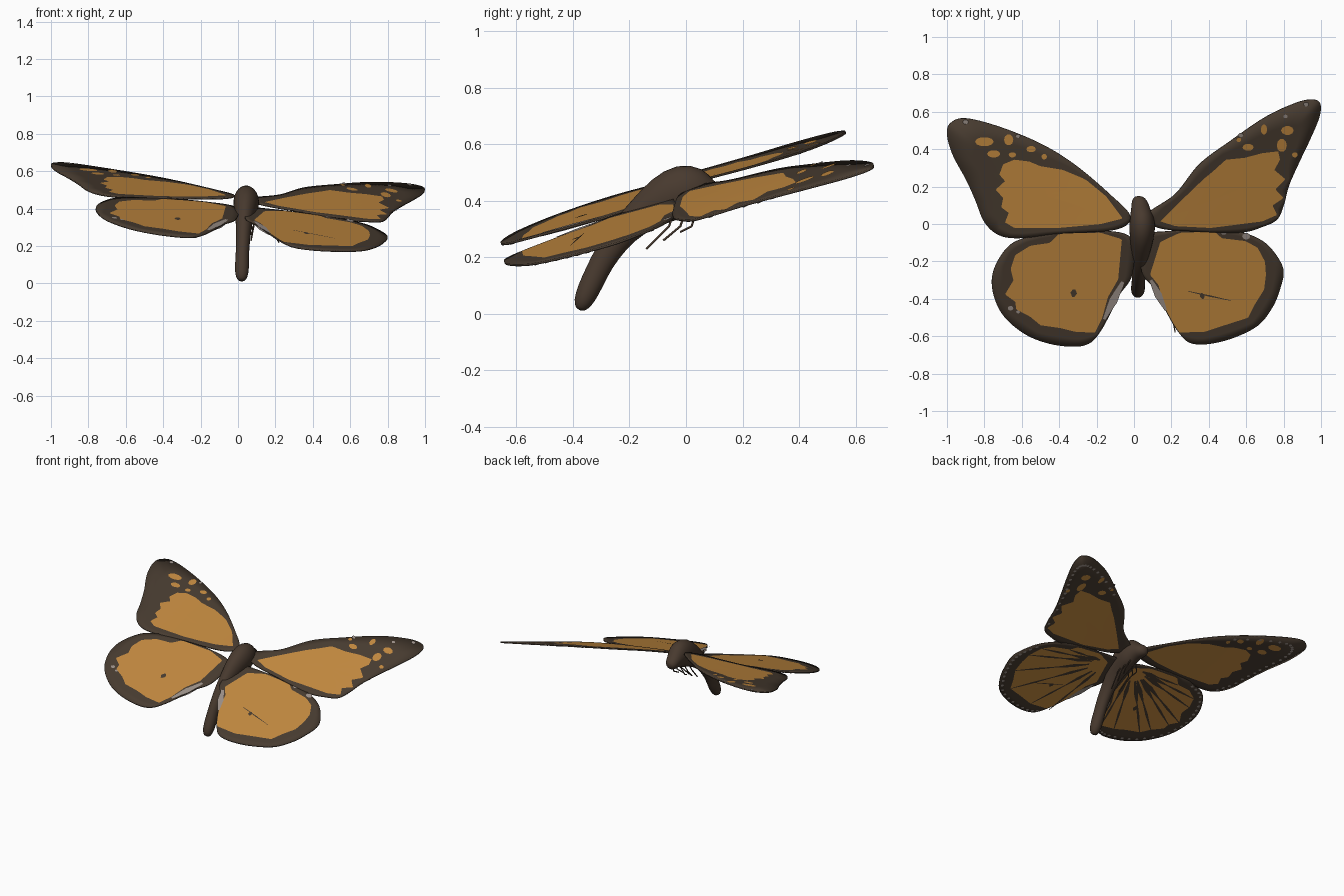
import bpy, bmesh, math
from mathutils import Vector

if "Cube" in bpy.data.objects:
    bpy.data.objects.remove(bpy.data.objects["Cube"])


def make_material(name, color):
    mat = bpy.data.materials.new(name)
    mat.use_nodes = True
    mat.diffuse_color = (*color, 1)
    bsdf = next(n for n in mat.node_tree.nodes if n.type == 'BSDF_PRINCIPLED')
    bsdf.inputs["Base Color"].default_value = (*color, 1)
    bsdf.inputs["Roughness"].default_value = 0.9
    return mat


ORANGE, DARK, PALE, BODY = range(4)
MATERIALS = [
    make_material("wing orange", (0.54, 0.25, 0.05)),
    make_material("wing dark brown", (0.065, 0.045, 0.03)),
    make_material("pale grey", (0.33, 0.28, 0.25)),
    make_material("body brown", (0.065, 0.042, 0.028)),
]


def finish(bm, name, smooth=True):
    mesh = bpy.data.meshes.new(name)
    bm.to_mesh(mesh)
    bm.free()
    for mat in MATERIALS:
        mesh.materials.append(mat)
    for face in mesh.polygons:
        face.use_smooth = smooth
    obj = bpy.data.objects.new(name, mesh)
    bpy.context.scene.collection.objects.link(obj)
    return obj


def smooth_loop(points, steps=10):
    """Closed Catmull-Rom curve through the points."""
    loop, n = [], len(points)
    for i in range(n):
        a, b, c, d = (Vector(points[(i + k) % n]) for k in (-1, 0, 1, 2))
        for j in range(steps):
            t = j / steps
            loop.append(b + (c - a) * t / 2 + (a - b * 2.5 + c * 2 - d / 2) * t**2
                        + (b * 1.5 - a / 2 - c * 1.5 + d / 2) * t**3)
    return loop


def ray_length(center, direction, polygon):
    """Distance from center to the farthest polygon edge along direction."""
    best = 0
    for p, q in zip(polygon, polygon[1:] + polygon[:1]):
        p, edge = Vector(p) - center, Vector(q) - Vector(p)
        det = direction.cross(edge)
        if abs(det) > 1e-9:
            r, s = p.cross(edge) / det, p.cross(direction) / det
            if -1e-6 <= s <= 1 + 1e-6:
                best = max(best, r)
    return best


def build_wing(name, side, height, outline, patch, spots, pale, streaks, veins):
    """Sheet with an orange patch in a dark border, plus thin painted plates.
    Points are (outward, y); side is the sign of x."""
    def place(p, lift=0):
        return (side * p[0], p[1], height(p[0], p[1]) + lift)

    center = sum((Vector(p) for p in patch), Vector((0, 0))) / len(patch)
    outer = smooth_loop(outline)
    inner = []
    for p in outer:
        reach = (p - center).length
        way = (p - center) / reach
        inner.append(center + way * min(ray_length(center, way, patch), reach * 0.985))

    # Wing sheet
    bm = bmesh.new()
    hub = bm.verts.new(place(center))
    levels = [[center.lerp(p, f) for p in inner] for f in (0.25, 0.5, 0.75, 1)]
    levels += [[a.lerp(b, 0.5) for a, b in zip(inner, outer)], outer]
    rings = [[bm.verts.new(place(p)) for p in level] for level in levels]
    n = len(outer)
    for i in range(n):
        j = (i + 1) % n
        bm.faces.new((hub, rings[0][i], rings[0][j]))
        for k in range(len(rings) - 1):
            face = bm.faces.new((rings[k][i], rings[k + 1][i], rings[k + 1][j], rings[k][j]))
            face.material_index = ORANGE if k < 3 else DARK
    bmesh.ops.recalc_face_normals(bm, faces=bm.faces)
    sheet = finish(bm, name)
    solid = sheet.modifiers.new("thickness", 'SOLIDIFY')
    solid.thickness, solid.offset = 0.008, 0

    # Painted marks
    bm = bmesh.new()
    top, under = 0.006, -0.006

    def plate(points, color, lift):
        face = bm.faces.new([bm.verts.new(place(p, lift)) for p in points])
        face.material_index = color

    def spot(x, y, rx, ry, color, lift):
        turns = [math.tau * k / 10 for k in range(10)]
        plate([(x + rx * math.cos(t), y + ry * math.sin(t)) for t in turns], color, lift)

    def streak(a, b, width, color, lift):
        a, b = Vector(a), Vector(b)
        across = (b - a).orthogonal().normalized() * width
        mid = a.lerp(b, 0.5)
        plate([a - across * 0.4, mid - across, b - across * 0.3,
               b + across * 0.3, mid + across, a + across * 0.4], color, lift)

    for x, y, rx, ry in spots:
        for lift in (top, under):
            spot(x, y, rx, ry, ORANGE, lift)
    for x, y, r in pale:
        spot(x, y, r, r * 0.8, PALE, top)
    for a, b, width, color in streaks:
        for lift in (top, under):
            streak(a, b, width, color, lift)
    # Pale dots in the border and dark veins on the underside only
    for i in range(30, n - 40, 4):
        if (outer[i] - inner[i]).length > 0.05:
            p = inner[i].lerp(outer[i], 0.75 if i % 8 else 0.4)
            spot(p.x, p.y, 0.011, 0.009, PALE, under * 1.2)
    root = Vector(patch[0])
    for i in range(veins):
        tip = Vector(patch[3 + round(i * (len(patch) - 5) / veins)])
        streak(root.lerp(tip, 0.2), root.lerp(tip, 0.55), 0.014, DARK, under)
        streak(root.lerp(tip, 0.5), tip, 0.008, DARK, under)
    finish(bm, name + "_markings", False)


build_wing(
    "right_forewing", -1, lambda u, y: 0.46 + 0.25 * y + 0.05 * u * u,
    [(.02, .04), (.13, .16), (.32, .32), (.5, .43), (.72, .52), (.9, .565), (.98, .54), (1, .48),
     (.97, .37), (.9, .24), (.85, .13), (.8, .01), (.72, -.06), (.6, -.075), (.4, -.05), (.1, -.03)],
    [(.06, .03), (.15, .15), (.26, .24), (.38, .29), (.5, .31), (.56, .335), (.64, .345), (.7, .32),
     (.72, .265), (.69, .23), (.74, .185), (.7, .14), (.71, .09), (.67, .06), (.69, .01), (.64, -.02),
     (.4, -.02), (.18, 0)],
    [(.8, .44, .05, .025), (.67, .45, .025, .03), (.75, .375, .035, .02), (.55, .4, .025, .017),
     (.65, .37, .02, .014), (.48, .36, .015, .015)],
    [(.9, .545, .015), (.62, .47, .012)], [], 0)

build_wing(
    "left_forewing", 1, lambda u, y: 0.445 - 0.13 * u + 0.36 * y - 0.04 * u * u,
    [(.07, .05), (.22, .16), (.35, .32), (.51, .44), (.7, .57), (.86, .645), (.95, .665), (.995, .645),
     (.99, .57), (.94, .45), (.89, .345), (.83, .21), (.8, .1), (.765, .025), (.685, -.015),
     (.57, -.045), (.35, -.04), (.13, -.02)],
    [(.14, .015), (.245, .12), (.37, .24), (.43, .29), (.49, .345), (.59, .355), (.685, .38), (.77, .39),
     (.78, .345), (.75, .29), (.81, .24), (.755, .185), (.8, .14), (.74, .1), (.765, .05),
     (.685, .015), (.41, -.02), (.22, -.01)],
    [(.82, .5, .034, .024), (.695, .505, .017, .028), (.79, .42, .027, .035), (.61, .41, .03, .019),
     (.86, .37, .015, .014), (.56, .45, .013, .012)],
    [(.92, .64, .014), (.57, .475, .014), (.81, .575, .012)], [], 0)

build_wing(
    "right_hindwing", -1, lambda u, y: 0.43 + 0.09 * u + 0.32 * y,
    [(.01, -.08), (.18, -.035), (.45, -.04), (.555, -.065), (.66, -.11), (.73, -.2), (.76, -.295),
     (.745, -.4), (.69, -.5), (.58, -.59), (.45, -.64), (.315, -.655), (.235, -.635), (.18, -.575),
     (.13, -.485), (.075, -.375), (.01, -.27)],
    [(.065, -.08), (.18, -.045), (.4, -.05), (.45, -.1), (.555, -.115), (.635, -.165), (.66, -.24),
     (.645, -.3), (.69, -.375), (.635, -.415), (.63, -.455), (.555, -.495), (.5, -.54), (.395, -.555),
     (.315, -.575), (.21, -.58), (.17, -.5), (.14, -.39), (.085, -.295)],
    [], [(.66, -.45, .015), (.62, -.47, .01)],
    [((.32, -.35), (.325, -.39), .018, DARK), ((.06, -.31), (.16, -.51), .022, PALE)], 9)

build_wing(
    "left_hindwing", 1, lambda u, y: 0.43 - 0.13 * u + 0.31 * y,
    [(.06, -.07), (.165, -.04), (.46, -.03), (.595, -.05), (.7, -.1), (.77, -.18), (.8, -.255),
     (.78, -.35), (.74, -.445), (.665, -.54), (.54, -.605), (.405, -.64), (.3, -.635), (.235, -.575),
     (.18, -.485), (.11, -.35), (.04, -.25)],
    [(.14, -.095), (.245, -.045), (.43, -.04), (.47, -.075), (.595, -.09), (.66, -.125), (.7, -.2),
     (.705, -.27), (.695, -.35), (.645, -.43), (.61, -.5), (.485, -.54), (.38, -.575), (.22, -.58),
     (.165, -.445), (.13, -.325), (.085, -.27)],
    [], [(.6, -.065, .022), (.48, -.045, .016)],
    [((.36, -.37), (.37, -.4), .014, DARK), ((.29, -.36), (.52, -.41), .004, DARK),
     ((.09, -.3), (.17, -.46), .02, PALE)], 7)

# Body: one loft along (x, y, z, half width, half depth), from head to tail
SPINE = [(.025, .15, .405, .02, .02), (.03, .125, .41, .045, .04), (.035, .085, .42, .05, .05),
         (.042, .045, .435, .065, .088), (.045, -.01, .44, .073, .1), (.042, -.08, .405, .066, .088),
         (.035, -.15, .355, .05, .065), (.03, -.22, .295, .042, .052), (.026, -.28, .215, .038, .046),
         (.023, -.315, .15, .036, .042), (.021, -.345, .085, .04, .042), (.02, -.368, .035, .034, .034),
         (.02, -.377, .012, .016, .014)]
bm = bmesh.new()
rings = []
for i, (x, y, z, wide, deep) in enumerate(SPINE):
    before, after = SPINE[max(i - 1, 0)], SPINE[min(i + 1, len(SPINE) - 1)]
    along = Vector((0, after[1] - before[1], after[2] - before[2])).normalized()
    up = Vector((0, along.z, -along.y))
    turns = [math.tau * k / 14 for k in range(14)]
    rings.append([bm.verts.new(Vector((x + wide * math.cos(t), y, z)) + up * deep * math.sin(t))
                  for t in turns])
for a, b in zip(rings, rings[1:]):
    for k in range(14):
        m = (k + 1) % 14
        bm.faces.new((a[k], a[m], b[m], b[k]))
bm.faces.new(rings[0])
bm.faces.new(rings[-1])
for face in bm.faces:
    face.material_index = BODY
bmesh.ops.recalc_face_normals(bm, faces=bm.faces)
body = finish(bm, "body")
body.modifiers.new("rounding", 'SUBSURF').levels = 1


# Folded legs under the thorax
def build_leg(name, points):
    curve = bpy.data.curves.new(name, 'CURVE')
    curve.dimensions = '3D'
    curve.bevel_depth = 0.004
    curve.bevel_resolution = 1
    spline = curve.splines.new('POLY')
    spline.points.add(len(points) - 1)
    for target, p in zip(spline.points, points):
        target.co = (*p, 1)
    curve.materials.append(MATERIALS[BODY])
    bpy.context.scene.collection.objects.link(bpy.data.objects.new(name, curve))


for side, label in ((1, "left"), (-1, "right")):
    for pair, (start, end) in enumerate(((.04, -.02), (0, -.08), (-.04, -.14))):
        build_leg(f"{label}_leg_{pair + 1}",
                  [(.04 + side * .02, start, .37), (.04 + side * .045, start - .02, .31),
                   (.04 + side * .03, end, .29 - .03 * pair)])
